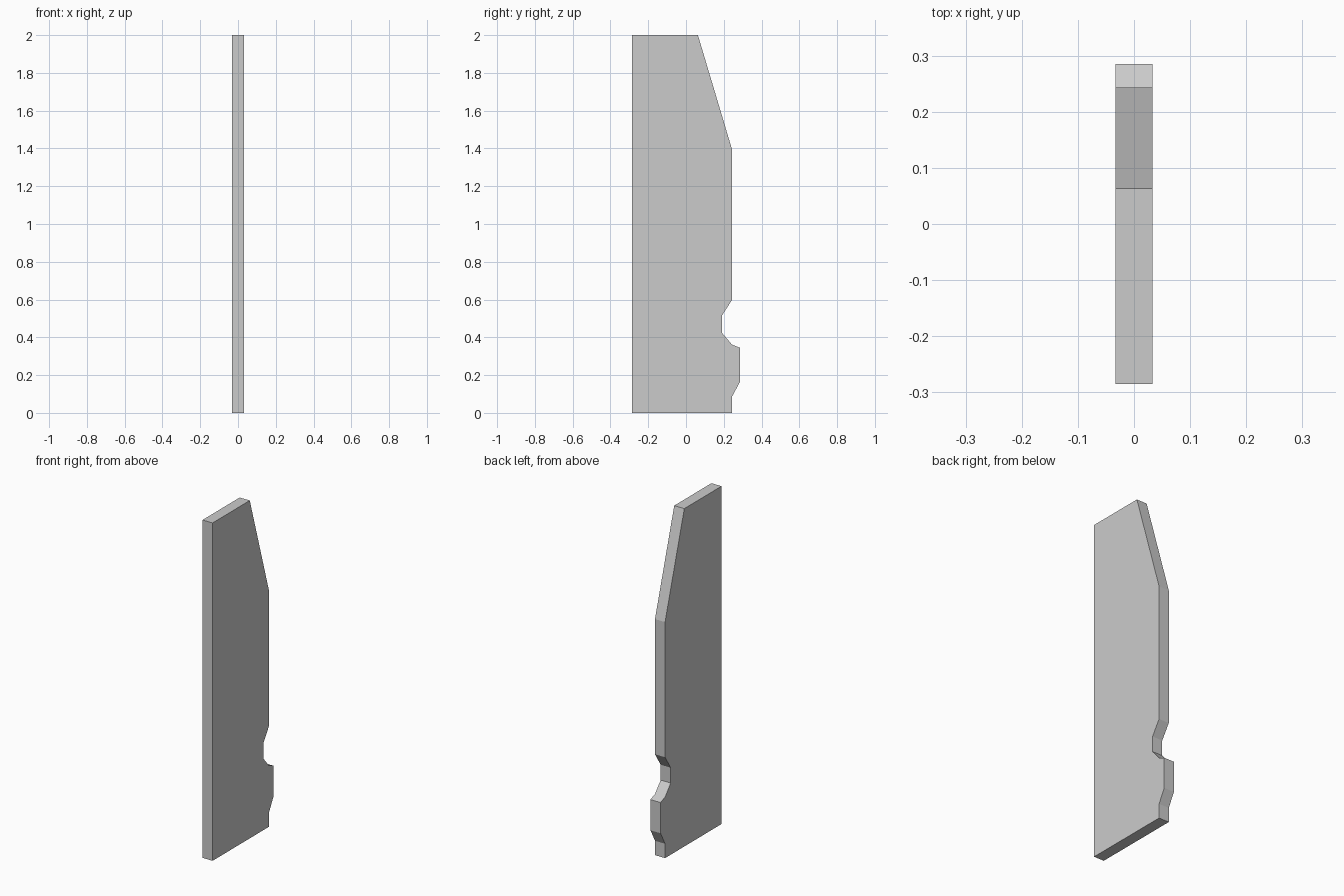
import bpy, bmesh

if "Cube" in bpy.data.objects:
    bpy.data.objects.remove(bpy.data.objects["Cube"])

HALF = 0.033  # half thickness

# Side profile (y, z), counter-clockwise from the lower front corner
profile = [
    (-0.285, 0.0), (0.243, 0.0), (0.243, 0.085),
    (0.285, 0.163), (0.285, 0.345), (0.243, 0.362),   # lug
    (0.19, 0.424), (0.19, 0.515), (0.243, 0.597),     # notch
    (0.243, 1.397), (0.063, 2.0), (-0.285, 2.0),      # sloped top
]

# Panel: extrude the profile across its thickness
bm = bmesh.new()
face = bm.faces.new([bm.verts.new((-HALF, y, z)) for y, z in profile])
extruded = bmesh.ops.extrude_face_region(bm, geom=[face])
moved = [v for v in extruded["geom"] if isinstance(v, bmesh.types.BMVert)]
bmesh.ops.translate(bm, verts=moved, vec=(2 * HALF, 0, 0))
bmesh.ops.recalc_face_normals(bm, faces=bm.faces)

mesh = bpy.data.meshes.new("notched_panel")
bm.to_mesh(mesh)
bm.free()
panel = bpy.data.objects.new("notched_panel", mesh)
bpy.context.collection.objects.link(panel)
